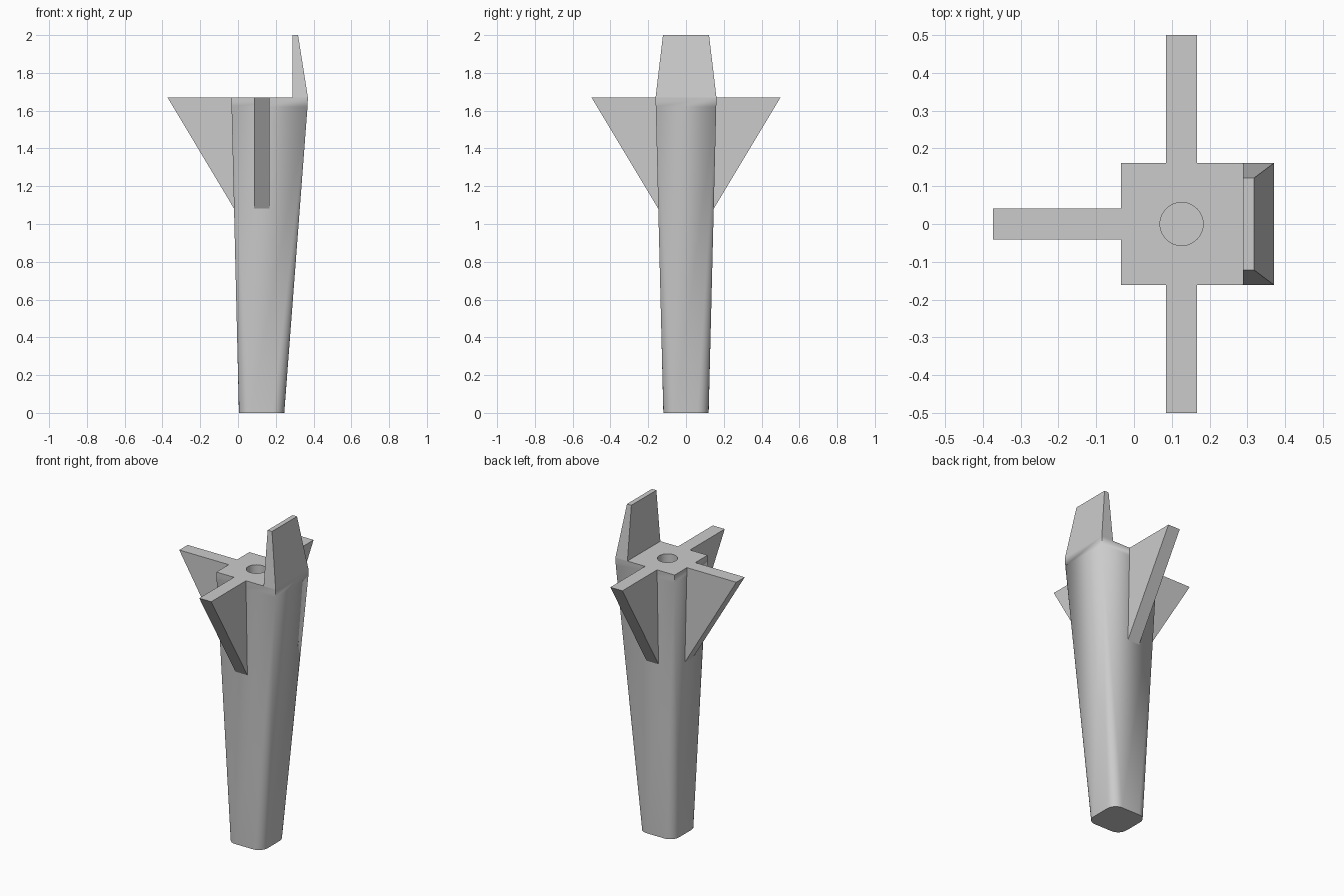
import bpy, bmesh, math
from mathutils import Vector

cube = bpy.data.objects.get("Cube")
if cube:
    bpy.data.objects.remove(cube, do_unlink=True)

grey = bpy.data.materials.new("plain_grey")
grey.use_nodes = True
GREY = (0.6, 0.6, 0.6, 1)
grey.diffuse_color = GREY
grey.node_tree.nodes["Principled BSDF"].inputs["Base Color"].default_value = GREY

TOP = 1.67        # height of the flat deck
FIN_LOW = 1.08    # where the fins meet the shaft
AXIS = 0.126      # x of the bore


def make_object(name, bm):
    bmesh.ops.remove_doubles(bm, verts=bm.verts, dist=0.0002)
    bmesh.ops.recalc_face_normals(bm, faces=bm.faces)
    mesh = bpy.data.meshes.new(name)
    bm.to_mesh(mesh)
    bm.free()
    mesh.materials.append(grey)
    obj = bpy.data.objects.new(name, mesh)
    bpy.context.collection.objects.link(obj)
    return obj


def loft(name, rings):
    """Skin a stack of matching point rings and cap both ends."""
    bm = bmesh.new()
    loops = [[bm.verts.new(p) for p in ring] for ring in rings]
    n = len(loops[0])
    for a, b in zip(loops, loops[1:]):
        for i in range(n):
            j = (i + 1) % n
            bm.faces.new((a[i], a[j], b[j], b[i]))
    bm.faces.new(loops[0][::-1])
    bm.faces.new(loops[-1])
    return make_object(name, bm)


def rounded_box_ring(x0, x1, half_y, radius, z, steps=6):
    ring = []
    corners = [(x1, half_y, 1, 1), (x0, half_y, -1, 1),
               (x0, -half_y, -1, -1), (x1, -half_y, 1, -1)]
    for k, (x, y, sx, sy) in enumerate(corners):
        for i in range(steps + 1):
            a = math.pi / 2 * (k + i / steps)
            ring.append((x - sx * radius + radius * math.cos(a),
                         y - sy * radius + radius * math.sin(a), z))
    return ring


def box_ring(x0, x1, half_y, z):
    return [(x0, -half_y, z), (x1, -half_y, z), (x1, half_y, z), (x0, half_y, z)]


# Tapered shaft: rounded at the foot, square at the deck
shaft = loft("shaft", [
    rounded_box_ring(0.005, 0.245, 0.12, 0.06, 0),
    rounded_box_ring(-0.034, 0.368, 0.16, 0, 1.62),
    rounded_box_ring(-0.035, 0.37, 0.161, 0, TOP),
])

# Round bore in the deck
bpy.ops.mesh.primitive_cylinder_add(vertices=48, radius=0.057, depth=0.8,
                                    location=(AXIS, 0, TOP))
cutter = bpy.context.object
cutter.name = "bore_cutter"
cutter.hide_render = True
cutter.data.materials.append(grey)
cut = shaft.modifiers.new("bore", 'BOOLEAN')
cut.operation = 'DIFFERENCE'
cut.object = cutter
bpy.ops.object.select_all(action='DESELECT')
bpy.context.view_layer.objects.active = shaft
shaft.select_set(True)
bpy.ops.object.modifier_apply(modifier=cut.name)
bpy.data.objects.remove(cutter, do_unlink=True)
bpy.ops.object.shade_smooth_by_angle(angle=math.radians(30))

# Upright tab on the left edge
loft("upright_tab", [box_ring(0.288, 0.37, 0.161, TOP),
                     box_ring(0.288, 0.318, 0.122, 2)])


# Triangular fins standing out from the other three sides
def fin(name, origin, direction, wall_top, wall_low, tip):
    out = Vector(direction)
    side = Vector((-out.y, out.x, 0)) * 0.041
    profile = [(wall_low, FIN_LOW), (tip, TOP), (wall_top, TOP)]
    loft(name, [[Vector((origin, 0, z)) + out * r + side * s for r, z in profile]
                for s in (-1, 1)])


fin("right_fin", 0, (-1, 0, 0), 0.035, 0.02, 0.373)
for name, s in (("front_fin", -1), ("back_fin", 1)):
    fin(name, AXIS, (0, s, 0), 0.161, 0.146, 0.5)
